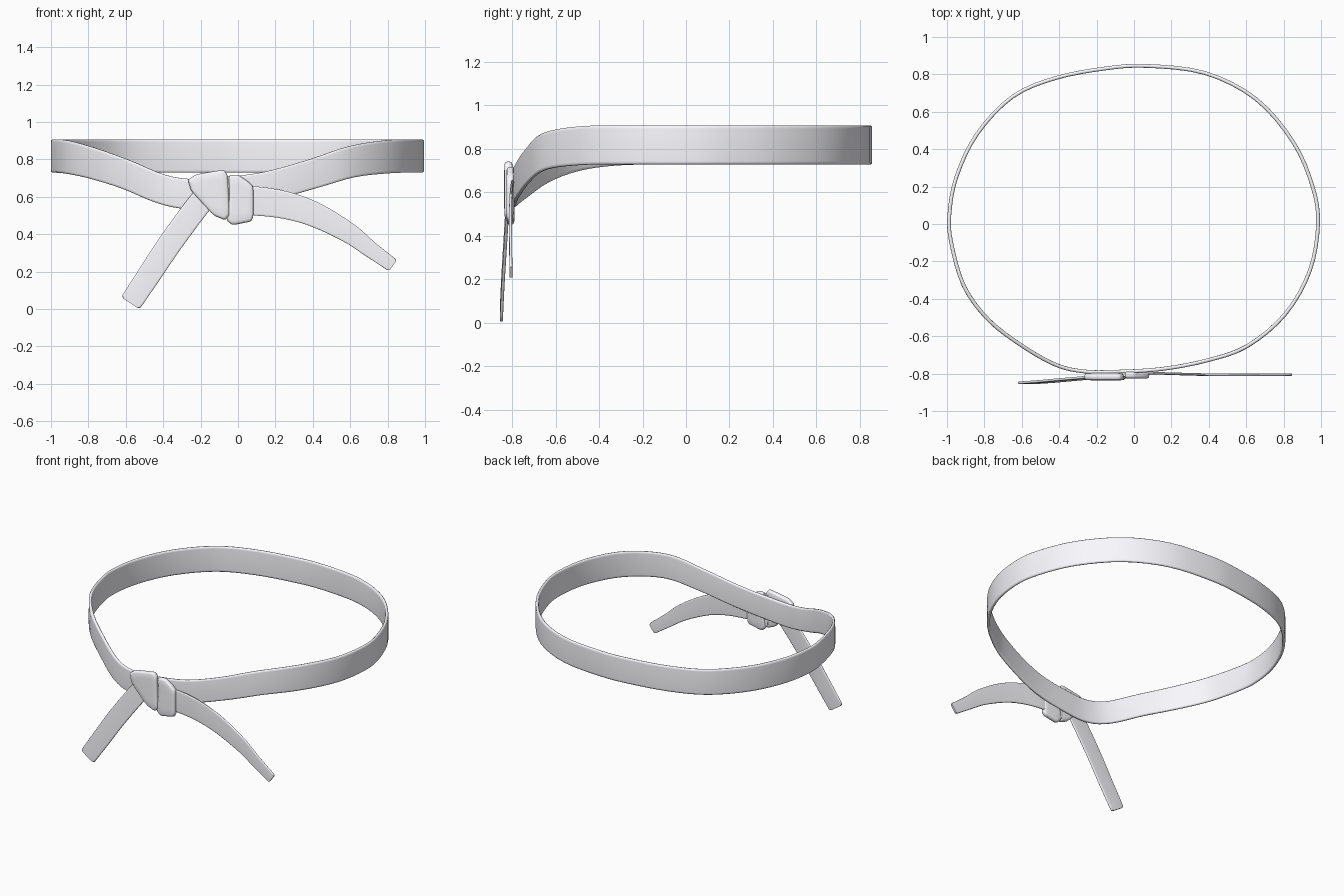
import bpy, bmesh, math
from mathutils import Vector

if "Cube" in bpy.data.objects:
    bpy.data.objects.remove(bpy.data.objects["Cube"])

cloth = bpy.data.materials.new("pale_cloth")
cloth.diffuse_color = (.96, .96, 1, 1)
cloth.use_nodes = True
cloth.node_tree.nodes["Principled BSDF"].inputs["Base Color"].default_value = cloth.diffuse_color


def finish(name, bm, angle=50):
    bmesh.ops.recalc_face_normals(bm, faces=bm.faces)
    mesh = bpy.data.meshes.new(name)
    bm.to_mesh(mesh)
    bm.free()
    mesh.materials.append(cloth)
    ob = bpy.data.objects.new(name, mesh)
    bpy.context.collection.objects.link(ob)
    bpy.ops.object.select_all(action='DESELECT')
    ob.select_set(True)
    bpy.context.view_layer.objects.active = ob
    bpy.ops.object.shade_smooth_by_angle(angle=math.radians(angle))
    return ob


def spline(pts, closed, steps=4):
    # Catmull-Rom through (x, y, z, width) points
    n, out = len(pts), []
    P = [Vector(p) for p in pts]
    get = (lambda i: P[i % n]) if closed else (lambda i: P[max(0, min(n - 1, i))])
    for i in range(n if closed else n - 1):
        a, b, c, d = (get(i + k) for k in (-1, 0, 1, 2))
        for s in range(steps):
            t = s / steps
            out.append(0.5 * (2 * b + (c - a) * t + (2 * a - 5 * b + 4 * c - d) * t * t
                              + (3 * b - a - 3 * c + d) * t ** 3))
    return out if closed else out + [P[-1]]


def ribbon(name, pts, thick, closed=False):
    # flat cross-section with soft edges swept along the path
    path = spline(pts, closed)
    if not closed:
        # rounded end corners
        step = (path[-1] - path[-2]).to_3d().normalized() * .01
        path.append(Vector((*(path[-1].to_3d() + step), path[-1][3] * .8)))
    n = len(path)
    half = [(-.5, .2), (-.47, .46), (-.42, .5), (0, .5), (.42, .5), (.47, .46), (.5, .2)]
    section = half + [(-u, -v) for u, v in half]
    bm, rings = bmesh.new(), []
    for i, p in enumerate(path):
        a = path[(i - 1) % n] if closed else path[max(i - 1, 0)]
        b = path[(i + 1) % n] if closed else path[min(i + 1, n - 1)]
        t = (b - a).to_3d().normalized()
        nor = t.cross(Vector((0, 0, 1))) if closed else Vector((0, -1, 0))
        nor = (nor - t * nor.dot(t)).normalized()
        w = nor.cross(t)
        rings.append([bm.verts.new(p.to_3d() + w * u * p[3] + nor * v * thick)
                      for u, v in section])
    m = len(section)
    for i in range(n if closed else n - 1):
        r, q = rings[i], rings[(i + 1) % n]
        for j in range(m):
            bm.faces.new((r[j], r[(j + 1) % m], q[(j + 1) % m], q[j]))
    if not closed:
        bm.faces.new(rings[0])
        bm.faces.new(rings[-1])
    return finish(name, bm)


def pillow(name, outline, y_back, y_front):
    # puffed fold: rounded outline stacked in rings from back to front
    pts = [Vector(p) for p in outline]
    for _ in range(2):
        k = len(pts)
        pts = [q for i in range(k) for q in
               (pts[i].lerp(pts[(i + 1) % k], .12), pts[i].lerp(pts[(i + 1) % k], .88))]
    c = sum(pts, Vector((0, 0))) / len(pts)
    bm, rings = bmesh.new(), []
    for s, f in ((.6, 0), (.88, .03), (.95, .1), (.985, .25), (1, .5),
                 (.985, .75), (.95, .9), (.88, .97), (.6, 1)):
        y = y_back + (y_front - y_back) * f
        rings.append([bm.verts.new((c.x + (p.x - c.x) * s, y, c.y + (p.y - c.y) * s))
                      for p in pts])
    m = len(pts)
    for r, q in zip(rings, rings[1:]):
        for j in range(m):
            bm.faces.new((r[j], r[(j + 1) % m], q[(j + 1) % m], q[j]))
    bm.faces.new(rings[0])
    bm.faces.new(rings[-1])
    return finish(name, bm, 60)


# waist loop, dipping toward the knot at the front
H, Z = .178, .818
waist = [(.07, .845, Z, H), (.38, .807, Z, H), (.65, .67, Z, H), (.85, .44, Z, H),
         (.955, .2, Z, H), (.984, 0, Z, H), (.94, -.25, Z, H), (.81, -.48, .815, H),
         (.61, -.65, .788, .169), (.4, -.727, .723, .158), (.15, -.775, .655, .157),
         (-.1, -.79, .622, .16), (-.27, -.788, .615, .162), (-.42, -.752, .645, .157),
         (-.6, -.65, .72, .158), (-.78, -.51, .78, .168), (-.91, -.33, .812, H),
         (-.977, -.1, Z, H), (-.987, .05, Z, H), (-.95, .25, Z, H), (-.84, .48, Z, H),
         (-.65, .68, Z, H), (-.42, .78, Z, H), (-.15, .832, Z, H)]
ribbon("waist_band", waist, .02, closed=True)

# hanging ends
ribbon("left_tail", [(-.14, -.812, .64, .125), (-.22, -.82, .545, .128),
                     (-.36, -.832, .355, .127), (-.47, -.842, .19, .124),
                     (-.57, -.849, .04, .118)], .014)
ribbon("right_tail", [(-.02, -.802, .58, .15), (.1, -.798, .577, .155),
                      (.25, -.802, .556, .147), (.41, -.806, .505, .132),
                      (.59, -.807, .408, .108), (.7, -.806, .325, .088),
                      (.82, -.805, .238, .075)], .013)

# knot folds
pillow("knot_left_fold", [(-.268, .69), (-.225, .72), (-.075, .745), (-.055, .715),
                          (-.045, .50), (-.07, .475), (-.13, .50), (-.25, .63)], -.797, -.836)
pillow("knot_right_fold", [(-.05, .715), (0, .718), (.05, .685), (.082, .655),
                           (.082, .47), (-.03, .448), (-.062, .475), (-.045, .60)], -.788, -.826)
# narrow strip showing between and behind the folds
ribbon("knot_inner_strip", [(-.05, -.806, .71, .07), (-.045, -.808, .62, .07),
                            (-.05, -.806, .50, .06)], .02)
